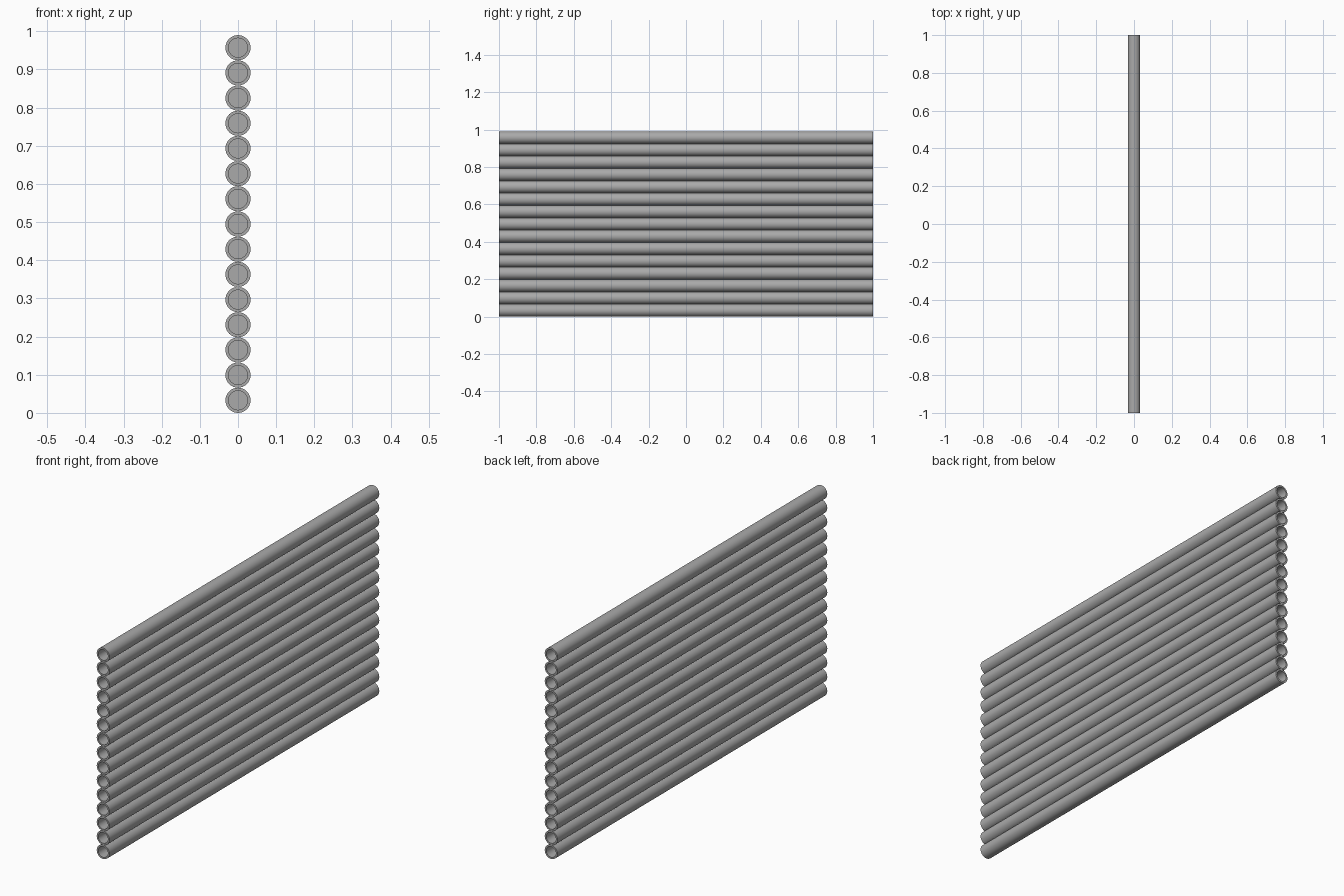
import bpy, bmesh
from math import cos, sin, tau

cube = bpy.data.objects.get("Cube")
if cube:
    bpy.data.objects.remove(cube, do_unlink=True)

COUNT = 15
RADIUS = 0.033
BORE = 0.025
HALF = 1.0
RECESS = 0.1
SIDES = 32

grey = bpy.data.materials.new("metal grey")
grey.use_nodes = True
colour = (0.4, 0.4, 0.4, 1)
grey.diffuse_color = colour
grey.node_tree.nodes["Principled BSDF"].inputs["Base Color"].default_value = colour


def ring(bm, radius, y):
    return [bm.verts.new((radius * cos(tau * i / SIDES), y, radius * sin(tau * i / SIDES)))
            for i in range(SIDES)]


def tube_mesh():
    """Round tube along y, recessed at both ends."""
    bm = bmesh.new()
    profile = [(BORE, RECESS - HALF), (BORE, -HALF), (RADIUS, -HALF),
               (RADIUS, HALF), (BORE, HALF), (BORE, HALF - RECESS)]
    rings = [ring(bm, r, y) for r, y in profile]
    for a, b in zip(rings, rings[1:]):
        for i in range(SIDES):
            j = (i + 1) % SIDES
            bm.faces.new((a[i], a[j], b[j], b[i]))
    # plugs closing the bore
    bm.faces.new(rings[0])
    bm.faces.new(rings[-1])
    bmesh.ops.recalc_face_normals(bm, faces=bm.faces)
    mesh = bpy.data.meshes.new("tube")
    bm.to_mesh(mesh)
    bm.free()
    mesh.materials.append(grey)
    return mesh


# Stack of touching tubes
mesh = tube_mesh()
for n in range(COUNT):
    tube = bpy.data.objects.new(f"tube_{n + 1}", mesh)
    tube.location.z = RADIUS * (2 * n + 1)
    bpy.context.collection.objects.link(tube)

bpy.ops.object.select_all(action='DESELECT')
first = bpy.data.objects["tube_1"]
first.select_set(True)
bpy.context.view_layer.objects.active = first
bpy.ops.object.shade_smooth_by_angle()
